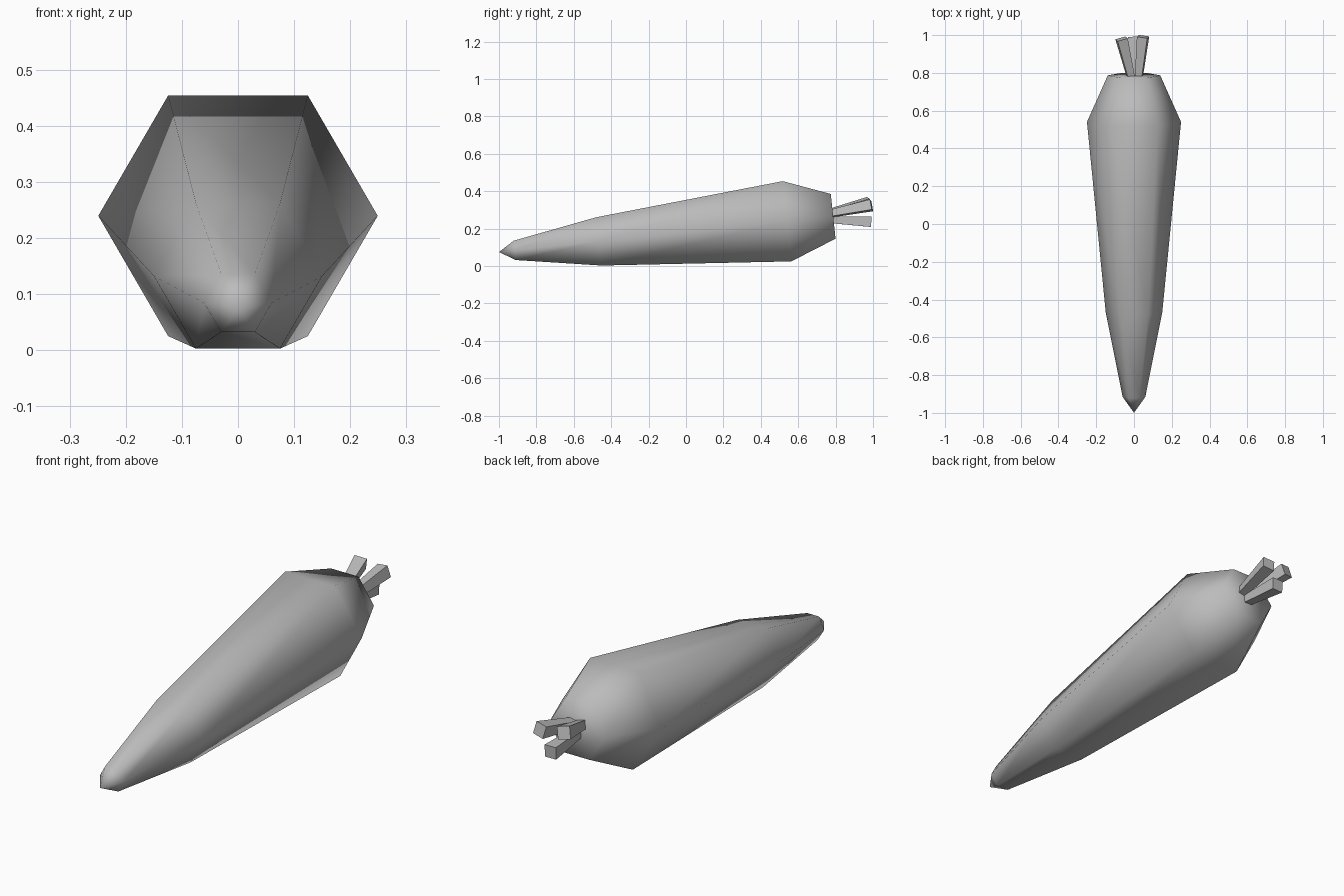
import bpy
import bmesh
import math
from mathutils import Vector, Matrix

cube = bpy.data.objects.get("Cube")
if cube:
    bpy.data.objects.remove(cube, do_unlink=True)

grey = bpy.data.materials.new("plain grey")
grey.use_nodes = True
COLOUR = (0.5, 0.5, 0.5, 1)
grey.diffuse_color = COLOUR
grey.node_tree.nodes["Principled BSDF"].inputs["Base Color"].default_value = COLOUR


def make_object(name, bm, smooth):
    bmesh.ops.recalc_face_normals(bm, faces=bm.faces)
    for face in bm.faces:
        face.smooth = smooth
    mesh = bpy.data.meshes.new(name)
    bm.to_mesh(mesh)
    bm.free()
    mesh.materials.append(grey)
    obj = bpy.data.objects.new(name, mesh)
    bpy.context.collection.objects.link(obj)
    return obj


def loft(bm, rings):
    for a, b in zip(rings, rings[1:]):
        n = len(a)
        for i in range(n):
            bm.faces.new((a[i], a[(i + 1) % n], b[(i + 1) % n], b[i]))


# Root: six-sided rings along a slightly tilted axis, closed by a pointed tip
SIDES = 6
tilt = Matrix.Rotation(math.radians(6.1), 3, 'X')
tip = Vector((0, -1, 0.075))
profile = [(0.085, 0.06), (0.538, 0.15), (1.549, 0.249), (1.797, 0.139)]
bm = bmesh.new()
rings = []
for distance, radius in profile:
    ring = []
    for i in range(SIDES):
        a = math.tau * i / SIDES
        local = Vector((radius * math.cos(a), distance, radius * math.sin(a)))
        ring.append(bm.verts.new(tip + tilt @ local))
    rings.append(ring)
loft(bm, rings)
apex = bm.verts.new(tip)
for i in range(SIDES):
    bm.faces.new((apex, rings[0][i], rings[0][(i + 1) % SIDES]))
bm.faces.new(rings[-1])
make_object("root", bm, True)


# Stalks: square bars that widen away from the root
def stalk(name, start, end, roll):
    bm = bmesh.new()
    start, end = Vector(start), Vector(end)
    turn = (end - start).to_track_quat('Y', 'Z').to_matrix()
    turn = turn @ Matrix.Rotation(math.radians(roll), 3, 'Y')
    rings = []
    for centre, half in ((start, 0.018), (end, 0.028)):
        rings.append([bm.verts.new(centre + turn @ Vector((x * half, 0, z * half)))
                      for x, z in ((-1, -1), (1, -1), (1, 1), (-1, 1))])
    loft(bm, rings)
    for ring in rings:
        bm.faces.new(ring)
    make_object(name, bm, False)


stalk("right_stalk", (-0.015, 0.77, 0.285), (-0.066, 0.98, 0.338), 10)
stalk("left_stalk", (0.025, 0.77, 0.28), (0.048, 0.992, 0.325), -10)
stalk("lower_stalk", (0, 0.77, 0.248), (-0.005, 0.99, 0.237), 0)
